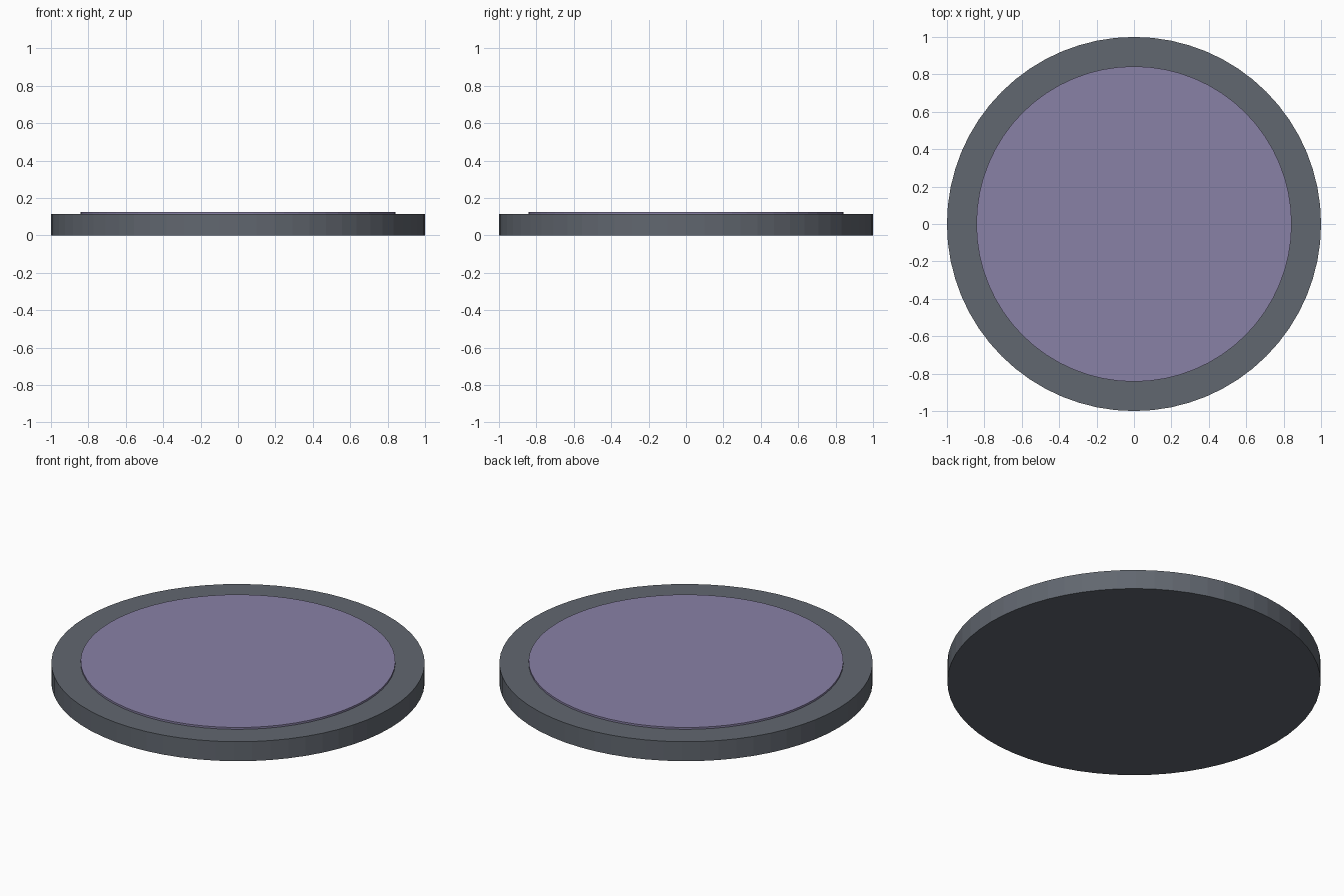
import bpy

if "Cube" in bpy.data.objects:
    bpy.data.objects.remove(bpy.data.objects["Cube"])

SIDES = 64


def disc(name, radius, z0, z1, color):
    bpy.ops.mesh.primitive_cylinder_add(
        vertices=SIDES, radius=radius, depth=z1 - z0, location=(0, 0, (z0 + z1) / 2))
    obj = bpy.context.object
    obj.name = name
    mat = bpy.data.materials.new(name + "_color")
    mat.diffuse_color = color
    mat.use_nodes = True
    mat.node_tree.nodes["Principled BSDF"].inputs["Base Color"].default_value = mat.diffuse_color
    obj.data.materials.append(mat)
    return obj


# Dark slate base plate
disc("base_plate", 1.0, 0.0, 0.115, (0.12, 0.135, 0.16, 1))

# Slightly raised purple pad set into the top
disc("top_pad", 0.843, 0.105, 0.126, (0.25, 0.22, 0.38, 1))
